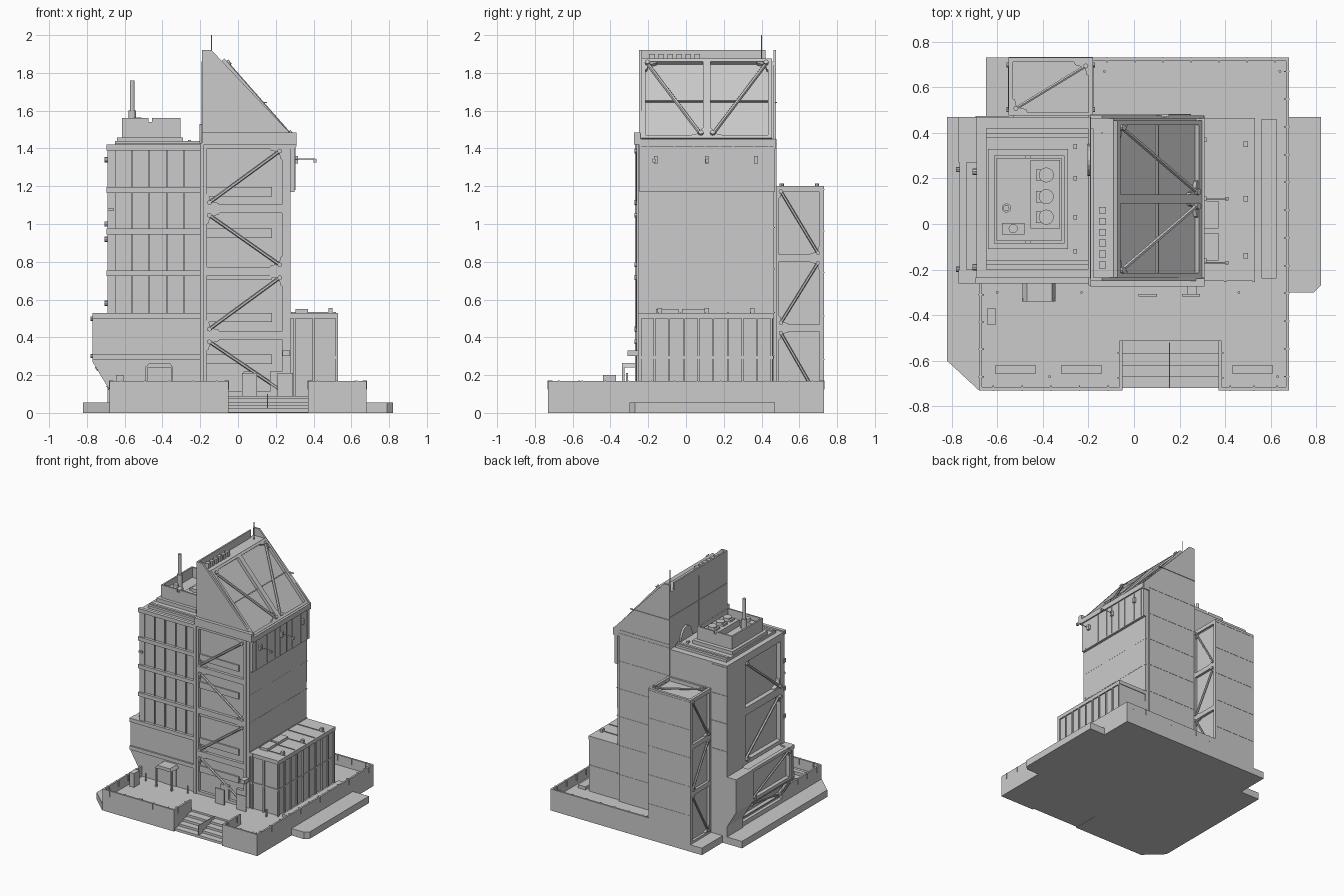
import bpy, bmesh, math
from mathutils import Matrix, Vector

parts = {}
I = Matrix()


def bm_of(name):
    return parts.setdefault(name, bmesh.new())


def frame(o, u, v):
    """Local axes: u, v in the face plane, third axis pointing out of it."""
    u, v = Vector(u).normalized(), Vector(v).normalized()
    m = Matrix((u, v, u.cross(v))).transposed().to_4x4()
    m.translation = Vector(o)
    return m


def prism(name, pts, d0, d1, M=I):
    bm = bm_of(name)
    a = [bm.verts.new(M @ Vector((p[0], p[1], d0))) for p in pts]
    b = [bm.verts.new(M @ Vector((p[0], p[1], d1))) for p in pts]
    bm.faces.new(a)
    bm.faces.new(b)
    for i in range(len(pts)):
        j = (i + 1) % len(pts)
        bm.faces.new((a[i], a[j], b[j], b[i]))


def box(name, x0, x1, y0, y1, z0, z1, M=I):
    prism(name, [(x0, y0), (x1, y0), (x1, y1), (x0, y1)], z0, z1, M)


def rod(name, a, b, r, n=8, M=I):
    a, b = M @ Vector(a), M @ Vector(b)
    d = b - a
    m = Matrix.Translation((a + b) / 2) @ d.to_track_quat('Z', 'Y').to_matrix().to_4x4()
    bmesh.ops.create_cone(bm_of(name), cap_ends=True, segments=n, radius1=r, radius2=r,
                          depth=d.length, matrix=m)


def truss(name, M, w, h, flip=False, bar=.02, d=.02, g=.07, r=.008):
    """Rectangular frame with a diagonal brace and gussets at its ends."""
    for x0, x1, y0, y1 in ((0, bar, 0, h), (w - bar, w, 0, h), (bar, w - bar, 0, bar), (bar, w - bar, h - bar, h)):
        box(name, x0, x1, y0, y1, 0, d, M)
    fx = (lambda x: w - x) if flip else (lambda x: x)
    gus = [(0, 0), (g * 1.3, 0), (g * 1.1, g * .4), (g * .5, g * .55), (g * .4, g), (0, g * 1.2)]
    prism(name, [(fx(x), y) for x, y in gus], 0, d * .8, M)
    prism(name, [(fx(w - x), h - y) for x, y in gus], 0, d * .8, M)
    a, b = (fx(g * .45), g * .45, d * .8), (fx(w - g * .45), h - g * .45, d * .8)
    rod(name, a, b, r, 6, M)
    for p in (a, b):
        rod(name, (p[0], p[1], 0), (p[0], p[1], d * 1.5), r * 1.4, 8, M)


XZ = frame((0, 0, 0), (1, 0, 0), (0, 0, 1))   # depth runs towards -y

# base platform, side pads and steps
prism("platform", [(-.68, -.73), (-.05, -.73), (-.05, -.51), (.37, -.51), (.37, -.73), (.68, -.73),
                   (.68, .73), (-.18, .73), (-.18, .47), (-.68, .47)], 0, .09)
prism("left_pad", [(-.68, -.73), (-.82, -.6), (-.82, .47), (-.68, .47)], 0, .055)
prism("right_pad", [(.68, -.3), (.79, -.3), (.82, -.27), (.82, .47), (.68, .47)], 0, .055)
box("rear_pad", -.65, -.18, .47, .73, 0, .055)
for i in range(4):
    box("front_steps", -.05, .37, -.72 + i * .05, -.51, .002 + i * .005, .022 + i * .018)
box("front_steps", .154, .158, -.72, -.52, .02, .1)

# parapet with posts
runs = [((-.68, -.73), (-.05, -.73)), ((.37, -.73), (.68, -.73)), ((.68, -.73), (.68, .73)),
        ((.68, .73), (-.18, .73)), ((-.68, -.25), (-.68, -.73)),
        ((-.05, -.73), (-.05, -.51)), ((.37, -.51), (.37, -.73))]
for a, b in runs:
    L = (Vector(b) - Vector(a)).length
    M = frame((a[0], a[1], 0), (b[0] - a[0], b[1] - a[1], 0), (0, 0, 1))
    box("parapet", 0, L, .08, .17, -.014, 0, M)
    n = max(2, round(L / .12))
    for i in range(n):
        x = (i + .5) * L / n
        box("parapet_posts", x - .003, x + .003, .125, .172, -.022, .002, M)

# plaza planters, benches, signs
for x0, x1 in ((-.61, -.43), (-.32, -.14), (.43, .61)):
    box("planter", x0, x1, -.655, -.62, .09, .115)
box("side_planter", .56, .625, -.24, .46, .09, .115)
box("kiosk", -.645, -.605, -.44, -.37, .09, .2)
for x0, x1 in ((.02, .1), (.21, .29)):
    box("sign_board", x0, x1, -.317, -.308, .09, .21)
for x, y in ((-.6, -.3), (-.23, -.3), (.46, -.3), (-.37, -.67), (.63, -.67), (.64, .67), (-.13, .67)):
    rod("bollard", (x, y, .09), (x, y, .15), .006)

# left tower: core, corner block, front skin
box("left_tower", -.655, -.19, -.24, .47, .05, 1.41)
box("left_tower", -.69, -.65, .27, .47, .05, 1.41)
box("left_tower", -.69, -.65, -.25, .27, 1.37, 1.41)
box("left_tower", -.69, -.65, -.25, -.215, .5, 1.41)
for i, z in enumerate((.28, .5, .725, .945, 1.165, 1.39)):
    x = -.77 if i < 2 else -.695
    box("facade_band", x, -.19, -.262, -.235, z, z + .03)
    if i > 1:
        box("facade_band", -.695, -.55, .468, .474, z, z + .006)
for x in (-.65, -.56, -.47, -.375, -.285):
    box("facade_mullion", x - .004, x + .004, -.25, -.235, .09, 1.4)
for z0, z1 in ((.54, .96), (.96, 1.38)):
    truss("left_brace", frame((-.655, .27, z0), (0, -1, 0), (0, 0, 1)), .5, z1 - z0, z0 > .9, .03, .035, .09, .01)

# left podium with undercut
pod = [(-.19, .05), (-.19, .53), (-.77, .53), (-.77, .27), (-.68, .12), (-.68, .05)]
core = [(-.19, .05), (-.19, .52), (-.735, .52), (-.735, .28), (-.65, .13), (-.65, .05)]
prism("left_podium", core, -.27, .24, XZ)
prism("left_podium", pod, -.47, -.27, XZ)
prism("left_podium", pod, .232, .25, XZ)
box("left_podium", -.77, -.69, -.25, -.2, .5, .53)
truss("podium_brace", frame((-.735, .27, .27), (0, -1, 0), (0, 0, 1)), .5, .26, False, .025, .03)
truss("podium_brace", frame((-.65, .27, .12), (0, -1, 0), (-.09, 0, .15)), .5, .18, True, .02, .02)

# right tower with sloped crown
prism("right_tower", [(-.19, .05), (-.19, 1.86), (-.09, 1.86), (.28, 1.44), (.275, .05)], -.465, .24, XZ)
gable = [(-.19, 1.4), (-.19, 1.92), (-.14, 1.92), (.305, 1.45), (.305, 1.4)]
prism("crown_gable", gable, .235, .25, XZ)
prism("crown_gable", gable, -.477, -.462, XZ)
box("crown_gable", -.19, -.178, -.25, .42, 1.85, 1.92)
box("rear_slab", -.19, .25, .46, .48, .05, 1.45)
box("crown_band", .27, .3, -.245, .47, 1.17, 1.42)
for y in (-.2, -.06, .04, .1, .18, .25, .36, .44):
    box("crown_band_rib", .3, .304, y - .003, y + .003, 1.18, 1.41)
box("crown_sill", -.19, .31, -.275, -.24, 1.42, 1.485)
box("crown_sill", .27, .31, -.25, .475, 1.41, 1.45)
for y in (-.16, .11, .37):
    box("wall_lamp", .3, .318, y - .01, y + .01, 1.32, 1.36)
for i in range(6):
    y = -.18 + i * .048
    box("crown_vent", -.153, -.123, y - .015, y + .015, 1.86, 1.9)

# sloped glazing braces
v = Vector((-.37, 0, .42))
for y0, fl in ((-.235, True), (.11, False)):
    M = frame((.28, y0, 1.44), (0, 1, 0), v)
    truss("slope_brace", M, .345, v.length, fl, .02, .024, .07, .01)
    box("slope_bar", .02, .325, .27, .278, 0, .012, M)

# front trusses and floor bands on the right tower
box("front_post", -.2, -.18, -.27, -.235, .09, 1.43)
box("front_post", .25, .278, -.255, -.235, .09, 1.43)
zs = (.09, .41, .75, 1.08, 1.42)
for i in range(4):
    truss("front_truss", frame((-.185, -.24, zs[i]), (1, 0, 0), (0, 0, 1)), .44, zs[i + 1] - zs[i],
          i % 2 == 0, .022, .022, .075, .009)
for z in (.28, .5, .725, .945, 1.165):
    box("front_floor_band", -.17, .18, -.25, -.235, z - .02, z + .03)

# seams on the back and right walls
for z in (.3, .53, .76, .98, 1.2, 1.42, 1.64):
    if z < 1.4:
        box("wall_seam", .27, .279, -.245, .47, z, z + .005)
        box("wall_seam", -.55, -.18, .729, .732, z - .02, z - .015)
    box("wall_seam", -.19, min(.25, .1 + (1.7 - z) * .9), .47, .482, z, z + .005)
for y in (.11, .3):
    box("wall_seam", -.193, -.18, y, y + .005, 1.42, 1.86)
box("wall_seam", -.193, -.18, -.24, .47, 1.66, 1.665)

# right podium with ribs and roof plant
box("right_podium", .27, .52, -.24, .46, .05, .53)
box("right_podium", .27, .53, -.25, .465, .5, .53)
box("right_podium", .27, .525, -.247, .463, .285, .3)
for i in range(10):
    y = -.245 + i * .0775
    box("podium_rib", .515, .53, y - .004, y + .006, .09, .53)
for x in (.3, .4, .525):
    box("podium_rib", x - .005, x + .005, -.255, -.235, .09, .53)
for y in (-.15, -.03, .1, .22, .34):
    box("podium_roof_seam", .28, .52, y, y + .004, .53, .535)
for y in (-.16, -.02):
    box("roof_unit", .305, .37, y, y + .12, .53, .55)
for y in (-.14, .11, .35):
    box("roof_lamp", .48, .5, y - .012, y + .012, .53, .555)

# rear stair tower with braced sides and roof
box("stair_tower", -.53, -.2, .46, .715, .05, 1.17)
box("stair_tower", -.55, -.18, .71, .73, .05, 1.2)
sz = (.055, .45, .82, 1.2)
for i in range(3):
    h = sz[i + 1] - sz[i]
    truss("stair_brace", frame((-.2, .475, sz[i]), (0, 1, 0), (0, 0, 1)), .25, h, i != 1, .018, .02, .06)
    truss("stair_brace", frame((-.53, .725, sz[i]), (0, -1, 0), (0, 0, 1)), .25, h, i != 1, .018, .02, .06)
truss("stair_roof", frame((-.55, .475, 1.17), (1, 0, 0), (0, 1, 0)), .37, .25, False, .015, .03, .07)

# left roof: deck, rails, open plant enclosure
box("roof_deck", -.65, -.2, -.2, .42, 1.41, 1.43)
for y in (-.17, .39):
    box("roof_rail", -.65, -.2, y - .01, y + .01, 1.43, 1.44)
box("plant_base", -.64, -.29, -.11, .33, 1.43, 1.458)
X0, X1, Y0, Y1 = -.615, -.305, -.085, .3
box("plant_floor", X0, X1, Y0, Y1, 1.455, 1.48)
for x in (X0, X1 - .012):
    box("plant_wall", x, x + .012, Y0, Y1, 1.455, 1.56)
for y in (Y0, Y1 - .012):
    box("plant_wall", X0, -.475, y, y + .012, 1.455, 1.56)
    box("plant_wall", -.455, X1, y, y + .012, 1.455, 1.56)
    box("plant_wall", -.475, -.455, y, y + .012, 1.455, 1.54)
box("fan_unit", -.455, -.325, -.02, .28, 1.48, 1.53)
for y in (.03, .12, .215):
    rod("fan", (-.385, y, 1.53), (-.385, y, 1.555), .033, 16)
    box("fan", -.43, -.4, y - .025, y + .025, 1.53, 1.545)
rod("chimney", (-.56, .07, 1.47), (-.56, .07, 1.76), .013, 12)
rod("chimney", (-.56, .07, 1.47), (-.56, .07, 1.6), .02, 12)
box("plant_box", -.58, -.48, -.045, .005, 1.48, 1.54)
rod("plant_box", (-.53, -.02, 1.54), (-.53, -.02, 1.565), .02, 12)
for y in (-.12, .03, .2, .34):
    box("roof_lamp", -.265, -.25, y - .01, y + .01, 1.43, 1.445)
arch = [(.07 * math.cos(math.pi * i / 10), .1 * math.sin(math.pi * i / 10)) for i in range(11)]
prism("roof_arch", arch, 0, .015, frame((-.19, .28, 1.43), (0, -1, 0), (0, 0, 1)))

# antenna and lamp arms
rod("antenna", (-.14, .4, 1.86), (-.14, .4, 2.0), .003, 6)
for y in (-.17, .11):
    rod("lamp_arm", (.3, y, 1.345), (.41, y, 1.345), .003, 6)
    box("lamp_arm", .4, .415, y - .008, y + .008, 1.325, 1.345)
box("side_sign", .235, .275, -.31, -.25, .3, .33)
box("wall_vent", -.69, -.66, -.262, -.24, 1.07, 1.085)

# entrance canopy and doors
prism("entrance_canopy", [(-.49, .24), (-.47, .265), (-.36, .265), (-.345, .24)], .24, .34, XZ)
for x in (-.485, -.35):
    box("entrance_canopy", x - .006, x + .006, -.34, -.325, .09, .245)
box("entrance_door", -.47, -.365, -.256, -.235, .09, .24)
box("side_door", .03, .1, -.262, -.235, .09, .22)
box("side_door", .17, .24, -.262, -.235, .09, .22)

for name, bm in parts.items():
    bmesh.ops.recalc_face_normals(bm, faces=bm.faces[:])
    me = bpy.data.meshes.new(name)
    bm.to_mesh(me)
    bm.free()
    bpy.context.collection.objects.link(bpy.data.objects.new(name, me))
